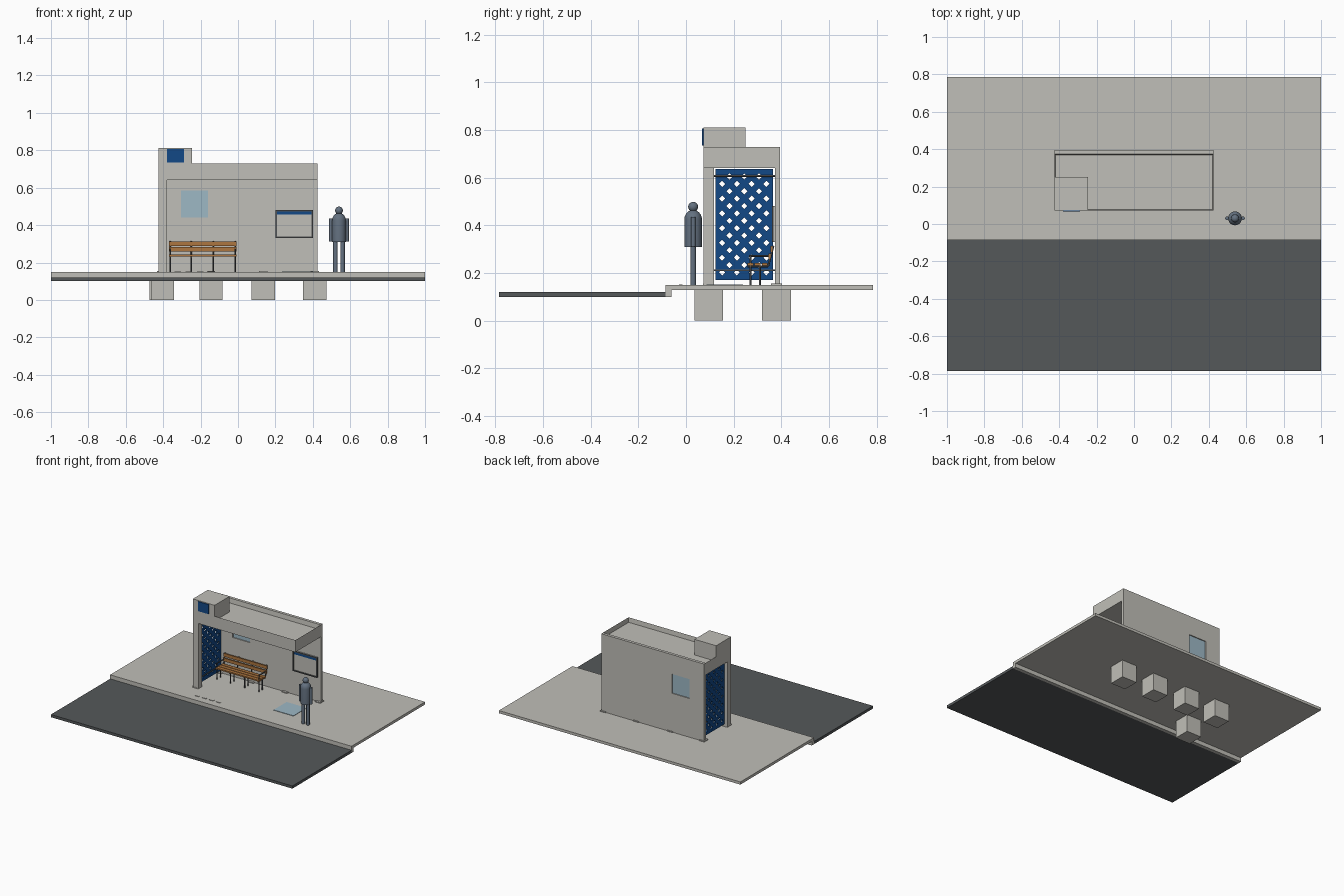
import bpy, bmesh, math
from mathutils import Matrix, Vector

cube = bpy.data.objects.get("Cube")
if cube:
    bpy.data.objects.remove(cube, do_unlink=True)


def material(name, r, g, b):
    m = bpy.data.materials.new(name)
    m.use_nodes = True
    m.diffuse_color = (r, g, b, 1)
    m.node_tree.nodes["Principled BSDF"].inputs["Base Color"].default_value = (r, g, b, 1)
    return m


concrete = material("concrete", .53, .52, .48)
asphalt = material("asphalt", .09, .098, .102)
blue = material("deep blue", .006, .065, .24)
glass = material("pale glass blue", .34, .48, .56)
wood = material("warm wood", .42, .18, .05)
metal = material("dark metal", .08, .085, .09)
slate = material("slate figure", .127, .165, .216)


def finish(name, bm, mat, smooth=False):
    bmesh.ops.recalc_face_normals(bm, faces=bm.faces)
    mesh = bpy.data.meshes.new(name)
    bm.to_mesh(mesh)
    bm.free()
    mesh.materials.append(mat)
    ob = bpy.data.objects.new(name, mesh)
    bpy.context.collection.objects.link(ob)
    bpy.ops.object.select_all(action='DESELECT')
    ob.select_set(True)
    bpy.context.view_layer.objects.active = ob
    if smooth:
        bpy.ops.object.shade_smooth_by_angle(angle=math.radians(40))
    return ob


def add_box(bm, x, y, z):
    size = Matrix.Diagonal((x[1] - x[0], y[1] - y[0], z[1] - z[0], 1))
    mid = Vector((sum(x) / 2, sum(y) / 2, sum(z) / 2))
    return bmesh.ops.create_cube(bm, size=1, matrix=Matrix.Translation(mid) @ size)


def boxes(name, mat, *spans):
    bm = bmesh.new()
    for s in spans:
        add_box(bm, *s)
    return finish(name, bm, mat)


def rods(name, mat, radius, *pairs):
    bm = bmesh.new()
    for a, b in pairs:
        a, b = Vector(a), Vector(b)
        turn = (b - a).to_track_quat('Z', 'Y').to_matrix().to_4x4()
        bmesh.ops.create_cone(bm, cap_ends=True, segments=12, radius1=radius, radius2=radius,
                              depth=(b - a).length, matrix=Matrix.Translation((a + b) / 2) @ turn)
    return finish(name, bm, mat, True)


# Ground: road, kerb and raised pavement
boxes("road", asphalt, ((-1, 1), (-.785, -.085), (.1, .12)))
boxes("kerb", concrete, ((-1, 1), (-.085, -.06), (.1, .15)))
boxes("pavement", concrete, ((-1, 1), (-.06, .785), (.13, .15)))

# Foundations under the back wall and the front pillar, with base plates
spots = [(-.41, .38), (-.145, .38), (.135, .38), (.41, .38), (-.403, .095)]
boxes("footings", concrete, *[((x - .062, x + .062), (y - .06, y + .06), (0, .13)) for x, y in spots])
boxes("base_plates", concrete, *[((x - .022, x + .022), (y - .024, y + .022), (.15, .156)) for x, y in spots])

# Back wall with a window opening
wall = boxes("back_wall", concrete, ((-.425, .425), (.373, .395), (.15, .73)))
win_x, win_z = (-.305, -.16), (.44, .585)
cutter = boxes("window_cutter", concrete, (win_x, (.3, .5), win_z))
cutter.hide_render = True
mod = wall.modifiers.new("window opening", 'BOOLEAN')
mod.object = cutter
mod.solver = 'EXACT'
bpy.context.view_layer.objects.active = wall
bpy.ops.object.modifier_apply(modifier=mod.name)
bpy.data.objects.remove(cutter, do_unlink=True)
boxes("window_glass", glass, (win_x, (.38, .388), win_z))

# Roof with a sunken deck behind a thin parapet
bm = bmesh.new()
add_box(bm, (-.425, .425), (.073, .373), (.64, .73))
bm.faces.ensure_lookup_table()
top = max(bm.faces, key=lambda f: f.calc_center_median().z)
bmesh.ops.inset_region(bm, faces=[top], thickness=.006)
bmesh.ops.translate(bm, verts=top.verts, vec=(0, 0, -.035))
finish("roof", bm, concrete)
boxes("front_pillar", concrete, ((-.425, -.38), (.073, .118), (.15, .64)))

# Corner tower with its blue plate
boxes("tower", concrete, ((-.425, -.245), (.073, .25), (.69, .812)))
boxes("tower_plate", blue, ((-.38, -.29), (.067, .073), (.735, .807)))

# Perforated side screen: staggered diamond holes in a grid of cells
cols, rows, cell = 7, 14, .031
y0, z0 = .136, .187
bm = bmesh.new()
px = -.402


def point(y, z):
    return bm.verts.new((px, y, z))


for i in range(cols):
    for j in range(rows):
        cy, cz = y0 + cell * (i + .5), z0 + cell * (j + .5)
        h = cell / 2
        c = [point(cy + a * h, cz + b * h) for a, b in ((-1, -1), (1, -1), (1, 1), (-1, 1))]
        if (i + j) % 2:
            bm.faces.new(c)
            continue
        r = .013
        d = [point(cy + a * r, cz + b * r) for a, b in ((0, -1), (1, 0), (0, 1), (-1, 0))]
        for k in range(4):
            n = (k + 1) % 4
            bm.faces.new((c[k], c[n], d[k]))
            bm.faces.new((d[k], c[n], d[n]))
bmesh.ops.remove_doubles(bm, verts=bm.verts, dist=.0005)
screen = finish("side_screen", bm, blue)
solid = screen.modifiers.new("thickness", 'SOLIDIFY')
solid.thickness = .008
solid.offset = 0
y1, z1 = y0 + cols * cell, z0 + rows * cell
sx = (px - .004, px + .004)
boxes("screen_border", blue, (sx, (.123, y0), (.172, .637)), (sx, (y1, .366), (.172, .637)),
      (sx, (y0, y1), (.172, z0)), (sx, (y0, y1), (z1, .637)))
rods("screen_rails", metal, .004, *[((px + .007, .118, z), (px + .007, .373, z)) for z in (.212, .608)])

# Bench: slatted seat, leaning back and four leg frames
bx = (-.368, -.008)
boxes("bench_seat", wood, *[(bx, (y, y + .025), (.232, .242)) for y in (.258, .288, .318)])
bm = bmesh.new()
for z, y in ((.27, .35), (.301, .358)):
    add_box(bm, bx, (y - .004, y + .004), (z - .012, z + .012))
finish("bench_back", bm, wood)
frames = []
for x in (-.362, -.25, -.133, -.016):
    frames += [((x, .27, .15), (x, .27, .232)), ((x, .31, .15), (x, .31, .232)),
               ((x, .258, .228), (x, .345, .228)), ((x, .345, .228), (x, .367, .315))]
for x in (-.362, -.016):
    frames += [((x, .27, .232), (x, .27, .272)), ((x, .265, .272), (x, .354, .272))]
rods("bench_frames", metal, .004, *frames)

# Framed notice board with a blue heading
nx, nz, t = (.2, .4), (.33, .482), .008
boxes("notice_panel", concrete, (nx, (.367, .373), nz))
boxes("notice_heading", blue, ((.208, .392), (.364, .367), (.457, .474)))
fy = (.361, .373)
boxes("notice_frame", metal, (nx, fy, (nz[0], nz[0] + t)), (nx, fy, (nz[1] - t, nz[1])),
      ((nx[0], nx[0] + t), fy, nz), ((nx[1] - t, nx[1]), fy, nz))

# Flat pane and small strips lying on the pavement
boxes("ground_pane", glass, ((.235, .4), (.085, .24), (.15, .153)))
boxes("ground_strips", concrete, *[((x, x + .035), (-.03, -.015), (.15, .153)) for x in (-.34, -.28, -.22, -.16)])

# Standing figure: turned body, round head, cylinder limbs
fx, fyc = .54, .03
bm = bmesh.new()
profile = [(0, .31), (.037, .31), (.037, .425)]
profile += [(.037 * math.cos(a), .425 + .04 * math.sin(a)) for a in [math.radians(15 * k) for k in range(1, 6)]]
profile.append((0, .465))
vs = [bm.verts.new((fx + r, fyc, z)) for r, z in profile]
es = [bm.edges.new(p) for p in zip(vs, vs[1:])]
bmesh.ops.spin(bm, geom=vs + es, cent=(fx, fyc, 0), axis=(0, 0, 1), angle=math.tau, steps=24)
bmesh.ops.remove_doubles(bm, verts=bm.verts, dist=.0002)
finish("figure_body", bm, slate, True)
bm = bmesh.new()
bmesh.ops.create_uvsphere(bm, u_segments=24, v_segments=12, radius=.021,
                          matrix=Matrix.Translation((fx, fyc, .478)))
finish("figure_head", bm, slate, True)
rods("figure_legs", slate, .012, *[((fx + s * .019, fyc, .15), (fx + s * .019, fyc, .32)) for s in (-1, 1)])
rods("figure_arms", slate, .01, *[((fx + s * .043, fyc, .312), (fx + s * .043, fyc, .435)) for s in (-1, 1)])
